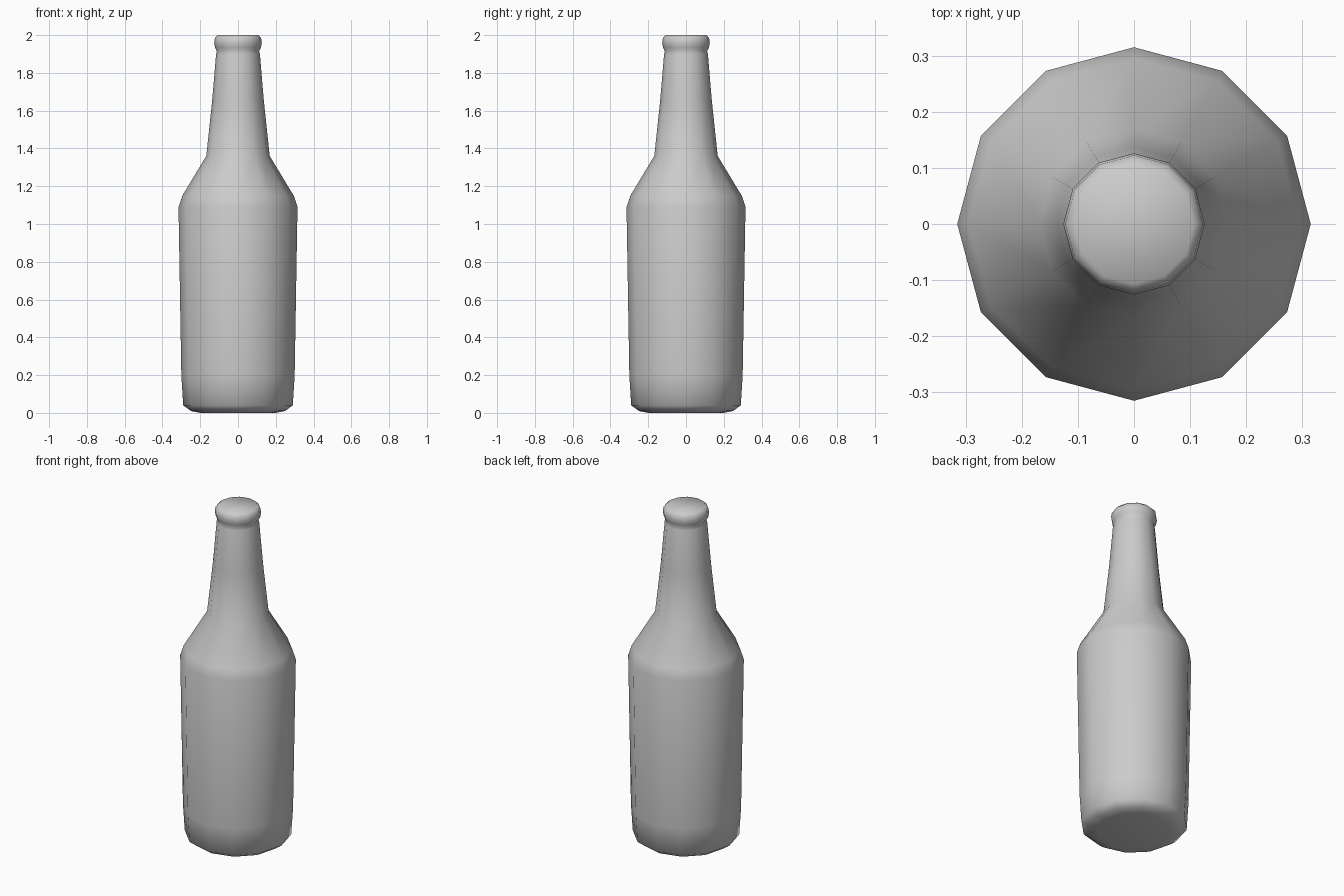
import bpy, bmesh, math

if "Cube" in bpy.data.objects:
    bpy.data.objects.remove(bpy.data.objects["Cube"])

SIDES = 12
# (radius, height) outline from base centre rim up to the mouth rim
PROFILE = [
    (0.20, 0.00), (0.25, 0.01), (0.29, 0.04), (0.30, 0.20),   # base
    (0.315, 1.09), (0.295, 1.15),                             # body
    (0.168, 1.36), (0.137, 1.65), (0.116, 1.90),              # shoulder, neck
    (0.112, 1.915), (0.122, 1.935), (0.126, 1.96),            # lip
    (0.122, 1.985), (0.107, 2.00),
]

bm = bmesh.new()

# Lathe the rings around z
rings = []
for r, z in PROFILE:
    rings.append([bm.verts.new((r * math.cos(2 * math.pi * i / SIDES),
                                r * math.sin(2 * math.pi * i / SIDES), z))
                  for i in range(SIDES)])
for low, high in zip(rings, rings[1:]):
    for i in range(SIDES):
        j = (i + 1) % SIDES
        bm.faces.new((low[i], low[j], high[j], high[i]))

# Closed base and mouth
bm.faces.new(rings[0][::-1])
bm.faces.new(rings[-1])

for f in bm.faces:
    f.smooth = True
bmesh.ops.recalc_face_normals(bm, faces=bm.faces)

mesh = bpy.data.meshes.new("bottle")
bm.to_mesh(mesh)
bm.free()
bottle = bpy.data.objects.new("bottle", mesh)
bpy.context.collection.objects.link(bottle)
